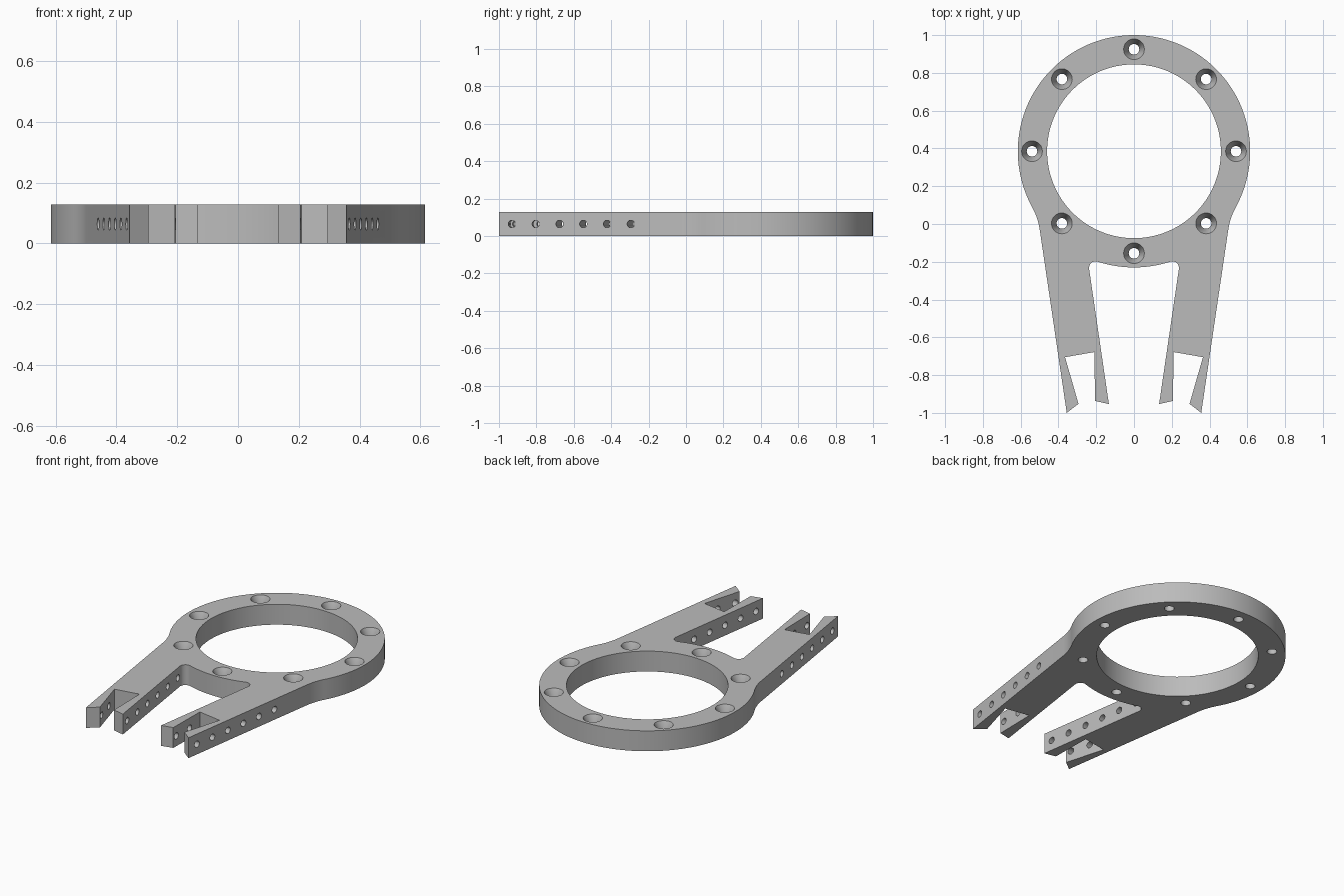
import bpy, bmesh
from math import sin, cos, atan2, sqrt, radians, pi
from mathutils import Vector, Matrix

if "Cube" in bpy.data.objects:
    bpy.data.objects.remove(bpy.data.objects["Cube"], do_unlink=True)

HEIGHT = 0.128
CENTRE = Vector((0, 0.385))      # middle of the ring
RING, BORE, BOLT_CIRCLE = 0.615, 0.46, 0.54
TILT = radians(8.34)             # lean of each leg
N = Vector((cos(TILT), -sin(TILT)))   # across the leg, outward
D = Vector((sin(TILT), cos(TILT)))    # along the leg, towards the ring
OUTER, INNER = 0.554, 0.3255     # leg edges measured across from the ring centre


def arc(centre, r, a0, a1, steps):
    return [centre + r * Vector((cos(a0 + (a1 - a0) * i / steps),
                                 sin(a0 + (a1 - a0) * i / steps)))
            for i in range(steps + 1)]


def fillet_centre(across, r):
    return CENTRE + across * N - sqrt((RING + r) ** 2 - across ** 2) * D


def angle(v):
    return atan2(v.y, v.x)


# Right half of the outline, from the bottom of the ring round to the top
r_in, r_out = 0.035, 0.36
f_in = fillet_centre(INNER - r_in, r_in)
f_out = fillet_centre(OUTER + r_out, r_out)
half = arc(CENTRE, RING, -pi / 2, angle(f_in - CENTRE), 12)
half += arc(f_in, r_in, angle(CENTRE - f_in), -TILT, 14)[1:]
half += [Vector(p) for p in ((0.133, -0.953), (0.206, -0.937), (0.21, -0.678),
                             (0.365, -0.705), (0.294, -0.952), (0.356, -1.0))]
half += arc(f_out, r_out, pi - TILT, angle(CENTRE - f_out), 12)
half += arc(CENTRE, RING, angle(f_out - CENTRE), pi / 2, 56)[1:]
outline = half + [Vector((-p.x, p.y)) for p in reversed(half[1:-1])]


def make_object(name, bm):
    bmesh.ops.recalc_face_normals(bm, faces=bm.faces)
    mesh = bpy.data.meshes.new(name)
    bm.to_mesh(mesh)
    bm.free()
    ob = bpy.data.objects.new(name, mesh)
    bpy.context.collection.objects.link(ob)
    return ob


def add_cone(bm, r_low, r_high, depth, matrix, segments=32):
    bmesh.ops.create_cone(bm, cap_ends=True, segments=segments, radius1=r_low,
                          radius2=r_high, depth=depth, matrix=matrix)


# Plate: ring and two forked legs in one extrusion
bm = bmesh.new()
face = bm.faces.new([bm.verts.new((p.x, p.y, 0)) for p in outline])
top = bmesh.ops.extrude_face_region(bm, geom=[face])["geom"]
bmesh.ops.translate(bm, vec=(0, 0, HEIGHT),
                    verts=[v for v in top if isinstance(v, bmesh.types.BMVert)])
plate = make_object("forked_ring_plate", bm)

# Ring opening and the eight bolt holes
bores, sinks, sides = bmesh.new(), bmesh.new(), bmesh.new()
add_cone(bores, BORE, BORE, 1, Matrix.Translation(CENTRE.to_3d()), 128)
SINK = 0.06
for i in range(8):
    p = CENTRE + BOLT_CIRCLE * Vector((cos(i * pi / 4), sin(i * pi / 4)))
    add_cone(bores, 0.028, 0.028, 1, Matrix.Translation(p.to_3d()))
    add_cone(sinks, 0.028, 0.082, SINK * 2,
             Matrix.Translation((p.x, p.y, HEIGHT)))

# Six cross holes through each leg, square to its edges
for side in (1, -1):
    for i in range(6):
        p = CENTRE + (OUTER + INNER) / 2 * N - (0.606 + 0.1285 * i) * D
        place = Matrix.Translation((side * p.x, p.y, HEIGHT / 2))
        turn = Matrix.Rotation(-side * TILT, 4, "Z") @ Matrix.Rotation(pi / 2, 4, "Y")
        add_cone(sides, 0.02, 0.02, 0.4, place @ turn, 24)

bpy.context.view_layer.objects.active = plate
for name, cutter_bm in (("bore_cutter", bores), ("countersink_cutter", sinks),
                        ("cross_hole_cutter", sides)):
    cutter = make_object(name, cutter_bm)
    cutter.hide_render = True
    mod = plate.modifiers.new(name, "BOOLEAN")
    mod.operation, mod.solver, mod.object = "DIFFERENCE", "EXACT", cutter
    bpy.ops.object.modifier_apply(modifier=name)
    bpy.data.objects.remove(cutter, do_unlink=True)

# Grey finish
grey = bpy.data.materials.new("plain_grey")
grey.use_nodes = True
colour = (0.5, 0.5, 0.5, 1)
grey.diffuse_color = colour
grey.node_tree.nodes["Principled BSDF"].inputs["Base Color"].default_value = colour
plate.data.materials.clear()
plate.data.materials.append(grey)

bpy.ops.object.select_all(action="DESELECT")
plate.select_set(True)
bpy.ops.object.shade_smooth_by_angle(angle=radians(30))
